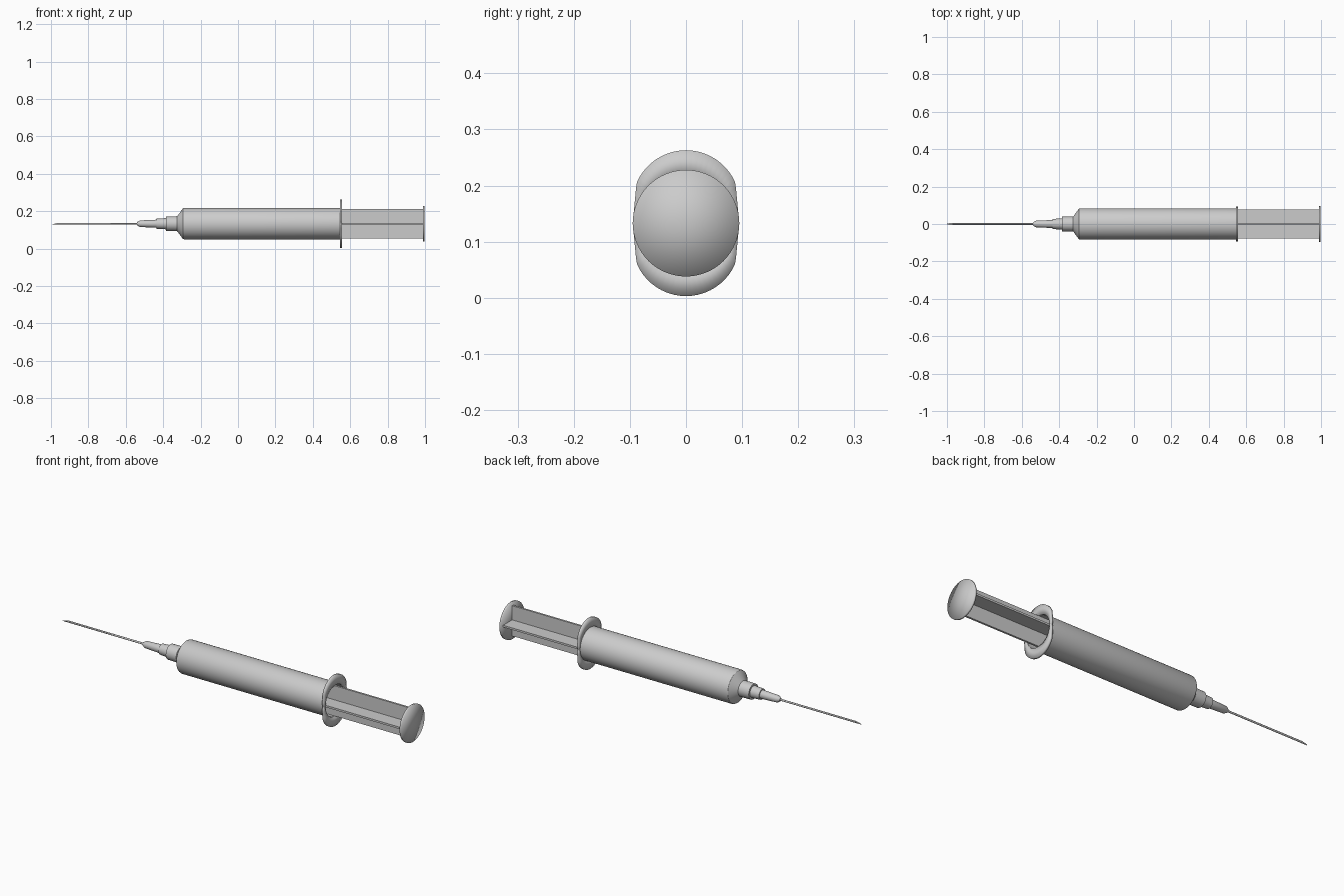
import bpy, bmesh, math

if "Cube" in bpy.data.objects:
    bpy.data.objects.remove(bpy.data.objects["Cube"])

CZ = 0.133   # height of the long axis


def finish(name, bm, angle=30, smooth_all=False):
    bmesh.ops.remove_doubles(bm, verts=bm.verts[:], dist=1e-5)
    bmesh.ops.recalc_face_normals(bm, faces=bm.faces[:])
    mesh = bpy.data.meshes.new(name)
    bm.to_mesh(mesh)
    bm.free()
    ob = bpy.data.objects.new(name, mesh)
    bpy.context.collection.objects.link(ob)
    bpy.ops.object.select_all(action='DESELECT')
    bpy.context.view_layer.objects.active = ob
    ob.select_set(True)
    if smooth_all:
        bpy.ops.object.shade_smooth()
    else:
        bpy.ops.object.shade_smooth_by_angle(angle=math.radians(angle))
    return ob


def loft(bm, rings):
    for a, b in zip(rings, rings[1:]):
        n = len(a)
        for i in range(n):
            bm.faces.new((a[i], a[(i + 1) % n], b[(i + 1) % n], b[i]))


def lathe(name, profile, n=48, smooth_all=False):
    """Turn (x, radius) points around the long axis; radius 0 closes an end."""
    bm = bmesh.new()
    rings = []
    for x, r in profile:
        rings.append([bm.verts.new((x, r * math.sin(2 * math.pi * i / n),
                                    CZ + r * math.cos(2 * math.pi * i / n)))
                      for i in range(n)] if r else bm.verts.new((x, 0, CZ)))
    for a, b in zip(rings, rings[1:]):
        if isinstance(a, list) and isinstance(b, list):
            loft(bm, [a, b])
        else:
            tip, ring = (b, a) if isinstance(a, list) else (a, b)
            for i in range(n):
                bm.faces.new((tip, ring[i], ring[(i + 1) % n]))
    return finish(name, bm, smooth_all=smooth_all)


# hollow barrel with shoulder and nozzle
lathe("barrel", [(-0.385, 0), (-0.385, 0.039), (-0.325, 0.040), (-0.295, 0.081),
                 (-0.288, 0.0835), (0.551, 0.0835), (0.551, 0.0795),
                 (-0.285, 0.0795), (-0.30, 0)], 64)

# stepped needle hub
lathe("needle_hub", [(-0.384, 0), (-0.384, 0.030), (-0.435, 0.027), (-0.435, 0.0215),
                     (-0.525, 0.0175), (-0.540, 0.008), (-0.540, 0)], 32)

# needle with a slanted tip
bm = bmesh.new()
N, R = 16, 0.0048
rings = []
for base, slant in ((-0.53, 0), (-0.975, 0.02)):
    ring = []
    for i in range(N):
        c, s = math.cos(2 * math.pi * i / N), math.sin(2 * math.pi * i / N)
        ring.append(bm.verts.new((base + slant * c - (0.005 if slant else 0), R * s, CZ + R * c)))
    rings.append(ring)
loft(bm, rings)
for ring in rings:
    bm.faces.new(ring)
finish("needle", bm)

# finger flange: oval plate with a round opening
bm = bmesh.new()
N = 72
outer, inner = [], []
for i in range(N):
    a = 2 * math.pi * i / N
    c, s = math.cos(a), math.sin(a)
    # distance to the two end arcs (centres +-0.0345) or to the side walls
    o = 0.0345 * abs(c)
    reach = o + math.sqrt(0.0955 ** 2 - (0.0345 * s) ** 2)
    if abs(s) > 1e-6:
        # sides narrow slightly from 0.095 in the middle to 0.088
        reach = min(reach, 0.095 / (abs(s) + 0.095 * abs(c)))
    outer.append((reach * s, reach * c))
    inner.append((0.08 * s, 0.08 * c))
loops = [[bm.verts.new((x, y, CZ + z)) for y, z in shape]
         for x, shape in ((0.545, inner), (0.545, outer), (0.556, outer), (0.556, inner))]
loft(bm, loops + loops[:1])
finish("finger_flange", bm, smooth_all=True)

# plunger shaft with a plus-shaped section
bm = bmesh.new()
w, t = 0.078, 0.005
quarter = [(w, -t), (w, t), (t, t)]
section = []
for k in range(4):
    c, s = round(math.cos(k * math.pi / 2)), round(math.sin(k * math.pi / 2))
    section += [(c * y - s * z, s * y + c * z) for y, z in quarter]
rings = [[bm.verts.new((x, y, CZ + z)) for y, z in section] for x in (-0.18, 0.988)]
loft(bm, rings)
for ring in rings:
    bm.faces.new(ring)
finish("plunger_shaft", bm)

# stopper inside the barrel
lathe("stopper", [(-0.26, 0), (-0.235, 0.078), (-0.18, 0.078), (-0.18, 0)])

# thumb disc
lathe("thumb_disc", [(0.988, 0), (0.988, 0.095), (0.998, 0.095), (0.998, 0)], 64, smooth_all=True)
